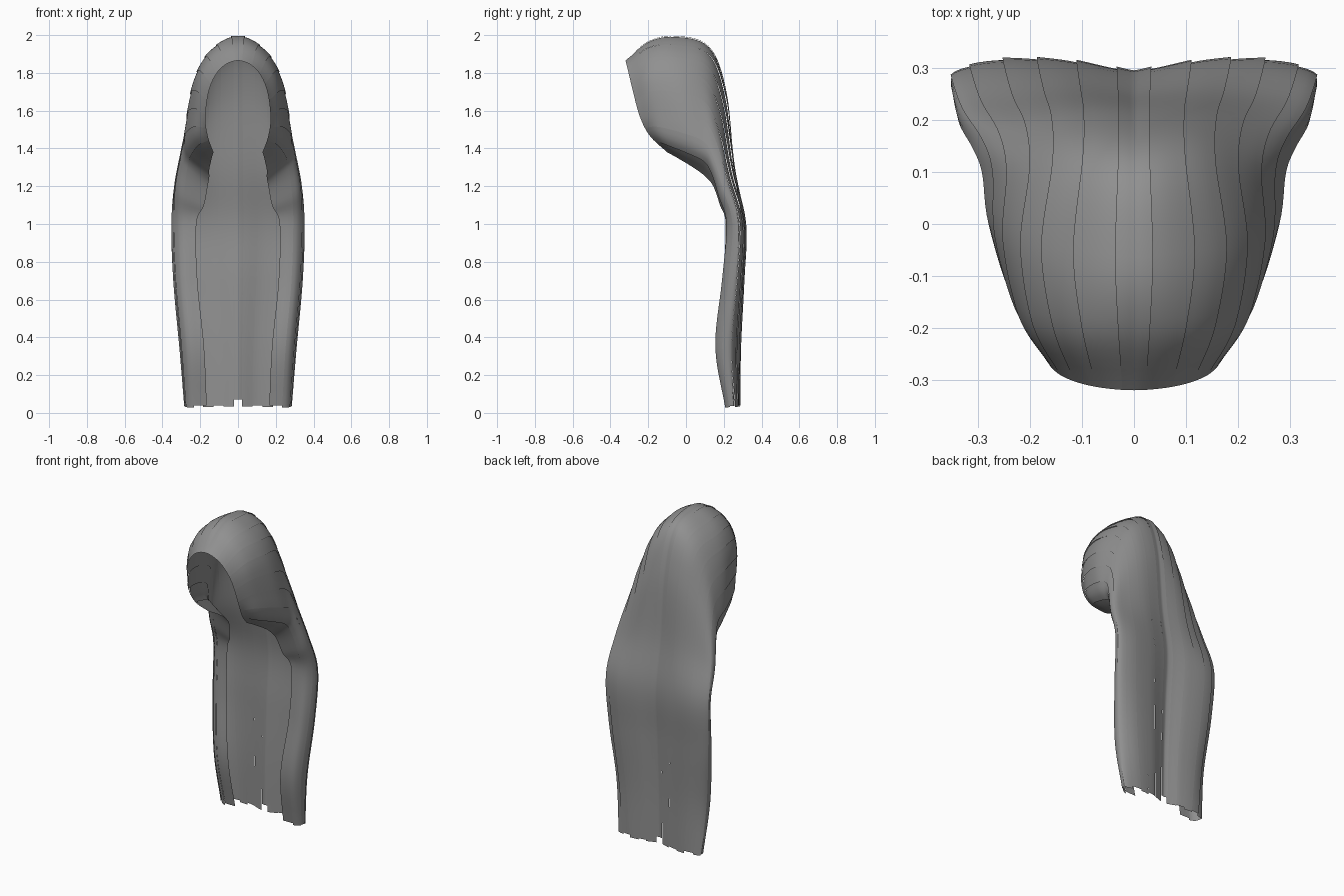
import bpy
import bmesh
from mathutils import Vector

if "Cube" in bpy.data.objects:
    bpy.data.objects.remove(bpy.data.objects["Cube"])

# Head rows: arches from the centre parting to the front edge (x, y, z)
HEAD = [
    [(0, -.32, 1.865), (.09, -.31, 1.825), (.15, -.285, 1.72), (.172, -.245, 1.57), (.16, -.19, 1.465), (.13, -.1, 1.38)],
    [(0, -.2, 1.965), (.12, -.2, 1.91), (.2, -.19, 1.78), (.225, -.16, 1.6), (.22, -.12, 1.45), (.14, -.02, 1.34)],
    [(0, -.06, 1.995), (.14, -.05, 1.92), (.225, -.04, 1.78), (.265, -.02, 1.58), (.265, .02, 1.4), (.15, .06, 1.29)],
    [(0, .12, 1.94), (.12, .12, 1.87), (.21, .1, 1.73), (.27, .1, 1.53), (.28, .1, 1.36), (.15, .11, 1.25)],
    [(0, .21, 1.7), (.12, .205, 1.65), (.22, .18, 1.55), (.29, .16, 1.42), (.295, .14, 1.29), (.16, .15, 1.2)],
    [(0, .25, 1.3), (.13, .255, 1.29), (.25, .24, 1.26), (.33, .22, 1.22), (.31, .18, 1.16), (.18, .185, 1.1)],
]
# Body rows: height, then (x, y) of a C-shaped section
BODY = [
    (1.0, [(0, .295), (.14, .312), (.27, .31), (.35, .28), (.31, .225), (.22, .215)]),
    (.7, [(0, .28), (.13, .302), (.26, .3), (.34, .265), (.3, .2), (.215, .2)]),
    (.35, [(0, .265), (.11, .285), (.23, .28), (.308, .235), (.27, .165), (.18, .165)]),
    (.03, [(0, .26), (.1, .28), (.2, .28), (.28, .255), (.25, .215), (.165, .215)]),
]
ROWS = [[Vector(p) for p in r] for r in HEAD]
ROWS += [[Vector((x, y, z)) for x, y in pts] for z, pts in BODY]


def spline(pts, t, before=None):
    """Smooth curve through pts at parameter t."""
    n = len(pts) - 1
    i = max(0, min(int(t), n - 1))
    f = t - i
    b, c = pts[i], pts[i + 1]
    a = pts[i - 1] if i else (before or 2 * b - c)
    d = pts[i + 2] if i + 2 <= n else 2 * c - b
    return .5 * (2 * b + (c - a) * f + (2 * a - 5 * b + 4 * c - d) * f * f
                 + (3 * b - a - 3 * c + d) * f ** 3)


def surface(u, v):
    line = []
    for r in ROWS:
        m = r[1].copy()
        m.x = -m.x
        line.append(spline(r, u, m))
    return spline(line, v)


def normal(u, v):
    e = .02
    du = surface(min(u + e, 5), v) - surface(max(u - e, 0), v)
    dv = surface(u, min(v + e, 9)) - surface(u, max(v - e, 0))
    return du.cross(dv).normalized()


hair = bpy.data.materials.new("ash_grey_hair")
hair.diffuse_color = (.28, .28, .28, 1)
hair.use_nodes = True
hair.node_tree.nodes["Principled BSDF"].inputs["Base Color"].default_value = hair.diffuse_color


def strand(name, u0, u1, v_end):
    """A ribbon of hair whose far edge lifts slightly over the next one."""
    bm = bmesh.new()
    across, along = 4, 54
    grid = []
    for j in range(along + 1):
        v = v_end * j / along
        row = []
        for i in range(across + 1):
            f = i / across
            u = u0 + (u1 - u0) * f
            lift = .005 * f * min(1, v)
            p = surface(u, v) + normal(u, v) * lift
            if u == 0:
                p.x = 0
            row.append(bm.verts.new(p))
        grid.append(row)
    for j in range(along):
        for i in range(across):
            bm.faces.new((grid[j][i], grid[j][i + 1], grid[j + 1][i + 1], grid[j + 1][i]))
    me = bpy.data.meshes.new(name)
    bm.to_mesh(me)
    bm.free()
    me.materials.append(hair)
    ob = bpy.data.objects.new(name, me)
    bpy.context.collection.objects.link(ob)
    mirror = ob.modifiers.new("mirror", 'MIRROR')
    mirror.use_clip = True
    bpy.context.view_layer.objects.active = ob
    ob.select_set(True)
    bpy.ops.object.shade_smooth_by_angle()
    ob.select_set(False)


# Strands from the parting round to the front edge, with uneven tips
CUTS = [0, .2, .75, 1.3, 1.8, 2.4, 2.9, 3.5, 4.2, 5]
TIPS = [8.87, 8.99, 8.97, 9, 8.96, 9, 8.98, 9, 8.97]
for k, tip in enumerate(TIPS):
    strand("hair_strand_%d" % (k + 1), CUTS[k], min(CUTS[k + 1] + .04, 5), tip)
